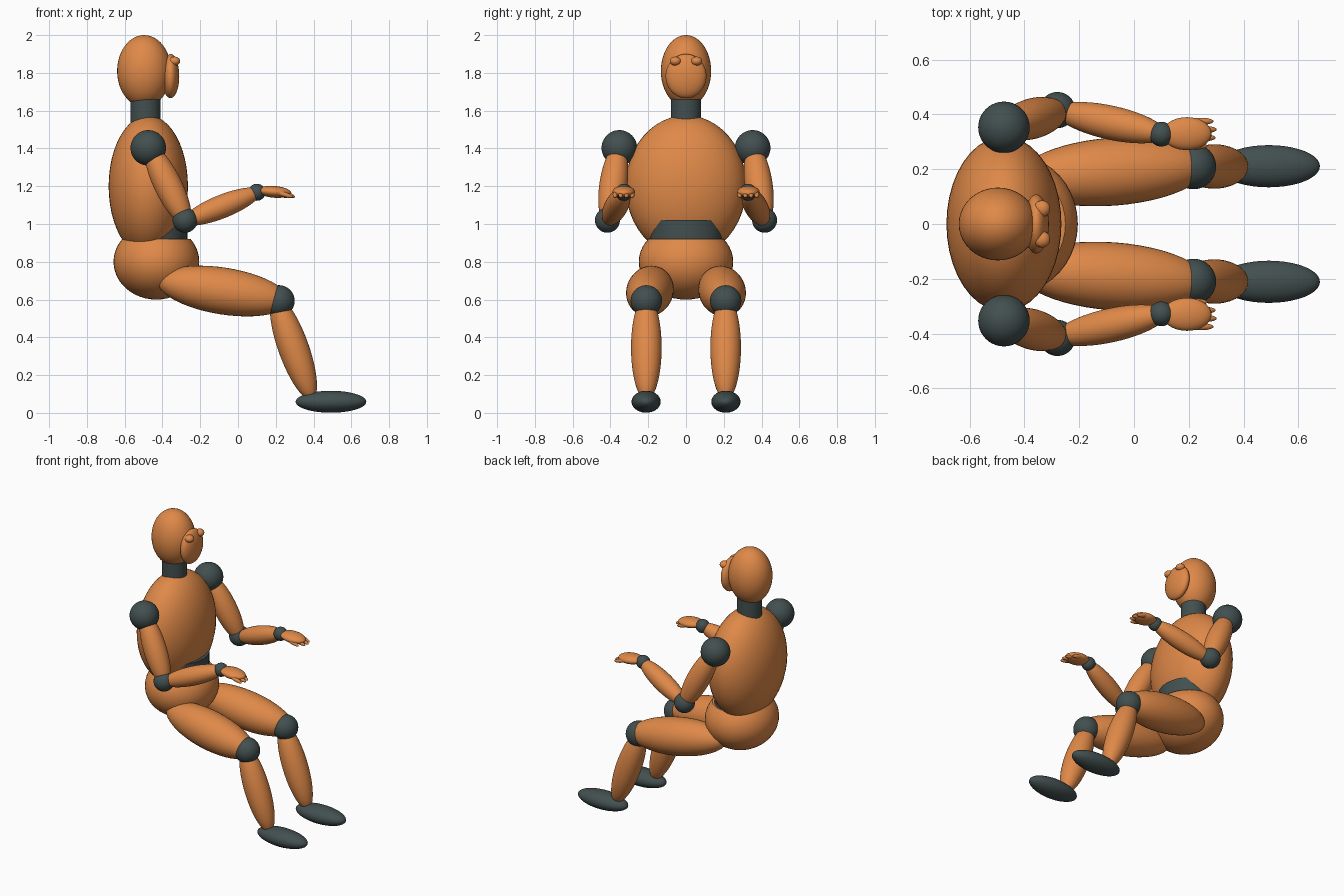
import bpy, bmesh
from mathutils import Vector, Matrix

old = bpy.data.objects.get("Cube")
if old:
    bpy.data.objects.remove(old, do_unlink=True)


def material(name, rgb):
    m = bpy.data.materials.new(name)
    m.use_nodes = True
    m.diffuse_color = (*rgb, 1)
    bsdf = m.node_tree.nodes["Principled BSDF"]
    bsdf.inputs["Base Color"].default_value = (*rgb, 1)
    bsdf.inputs["Roughness"].default_value = 0.6
    return m


ORANGE = material("orange shell", (0.74, 0.25, 0.065))
DARK = material("dark slate joint", (0.055, 0.078, 0.078))


def finish(name, bm, mat):
    mesh = bpy.data.meshes.new(name)
    bm.to_mesh(mesh)
    bm.free()
    mesh.materials.append(mat)
    ob = bpy.data.objects.new(name, mesh)
    bpy.context.collection.objects.link(ob)
    bpy.ops.object.select_all(action='DESELECT')
    ob.select_set(True)
    bpy.context.view_layer.objects.active = ob
    bpy.ops.object.shade_smooth_by_angle()
    return ob


def ellipsoid(name, centre, radii, mat, turn=Matrix(), cut_top=None):
    bm = bmesh.new()
    bmesh.ops.create_uvsphere(bm, u_segments=40, v_segments=24, radius=1)
    bm.transform(Matrix.Translation(centre) @ turn @ Matrix.Diagonal((*radii, 1)))
    if cut_top is not None:
        cut = bmesh.ops.bisect_plane(bm, geom=bm.verts[:] + bm.edges[:] + bm.faces[:],
                                     plane_co=(0, 0, cut_top), plane_no=(0, 0, 1),
                                     clear_outer=True)
        rim = [e for e in cut["geom_cut"] if isinstance(e, bmesh.types.BMEdge)]
        bmesh.ops.edgeloop_fill(bm, edges=rim)
    return finish(name, bm, mat)


def limb(name, start, end, radius, mat):
    """Ellipsoid stretched between two tips."""
    a, b = Vector(start), Vector(end)
    turn = (b - a).to_track_quat('Z', 'Y').to_matrix().to_4x4()
    return ellipsoid(name, (a + b) / 2, (radius, radius, (b - a).length / 2), mat, turn)


def column(name, centre, radii, height, mat):
    bm = bmesh.new()
    bmesh.ops.create_cone(bm, cap_ends=True, segments=40, radius1=1, radius2=1, depth=1)
    bm.transform(Matrix.Translation(centre) @ Matrix.Diagonal((*radii, height, 1)))
    return finish(name, bm, mat)


# Head, neck and trunk
ellipsoid("head", (-0.497, 0, 1.81), (0.143, 0.133, 0.19), ORANGE)
ellipsoid("face", (-0.357, 0, 1.783), (0.046, 0.108, 0.117), ORANGE)
column("neck", (-0.49, 0, 1.6), (0.08, 0.08), 0.16, DARK)
ellipsoid("torso", (-0.475, 0, 1.2), (0.21, 0.32, 0.375), ORANGE)
column("waist", (-0.43, 0, 0.96), (0.162, 0.192), 0.12, DARK)
ellipsoid("pelvis", (-0.432, 0, 0.8), (0.227, 0.25, 0.2), ORANGE, cut_top=0.92)

# Paired parts, mirrored across the middle
for side, s in (("left", 1), ("right", -1)):
    def ball(part, x, y, z, radii, mat):
        ellipsoid(f"{side}_{part}", (x, s * y, z), radii, mat)

    def bone(part, a, b, radius, mat=ORANGE):
        limb(f"{side}_{part}", (a[0], s * a[1], a[2]), (b[0], s * b[1], b[2]), radius, mat)

    ball("eye", -0.336, 0.056, 1.862, (0.03, 0.03, 0.024), ORANGE)

    # Arm
    ball("shoulder", -0.475, 0.353, 1.403, (0.094,) * 3, DARK)
    bone("upper_arm", (-0.475, 0.355, 1.42), (-0.265, 0.415, 0.99), 0.074)
    ball("elbow", -0.28, 0.416, 1.02, (0.066,) * 3, DARK)
    bone("forearm", (-0.29, 0.415, 1.01), (0.12, 0.325, 1.175), 0.062)
    ball("wrist", 0.1, 0.328, 1.168, (0.045,) * 3, DARK)

    # Hand
    bone_tilt = Matrix.Rotation(0.08, 4, 'Y')
    ellipsoid(f"{side}_palm", (0.193, s * 0.33, 1.17), (0.09, 0.06, 0.031), ORANGE, bone_tilt)
    for i, reach in enumerate((0.268, 0.298, 0.302, 0.29)):
        y = 0.285 + 0.03 * i
        bone(f"finger_{i + 1}", (reach - 0.09, y, 1.17), (reach, y, 1.143), 0.013)

    # Leg
    bone("thigh", (-0.425, 0.165, 0.7), (0.27, 0.217, 0.59), 0.124)
    ball("knee", 0.217, 0.21, 0.593, (0.083,) * 3, DARK)
    bone("shin", (0.195, 0.21, 0.62), (0.392, 0.21, 0.07), 0.081)
    ball("foot", 0.492, 0.211, 0.059, (0.187, 0.077, 0.058), DARK)
